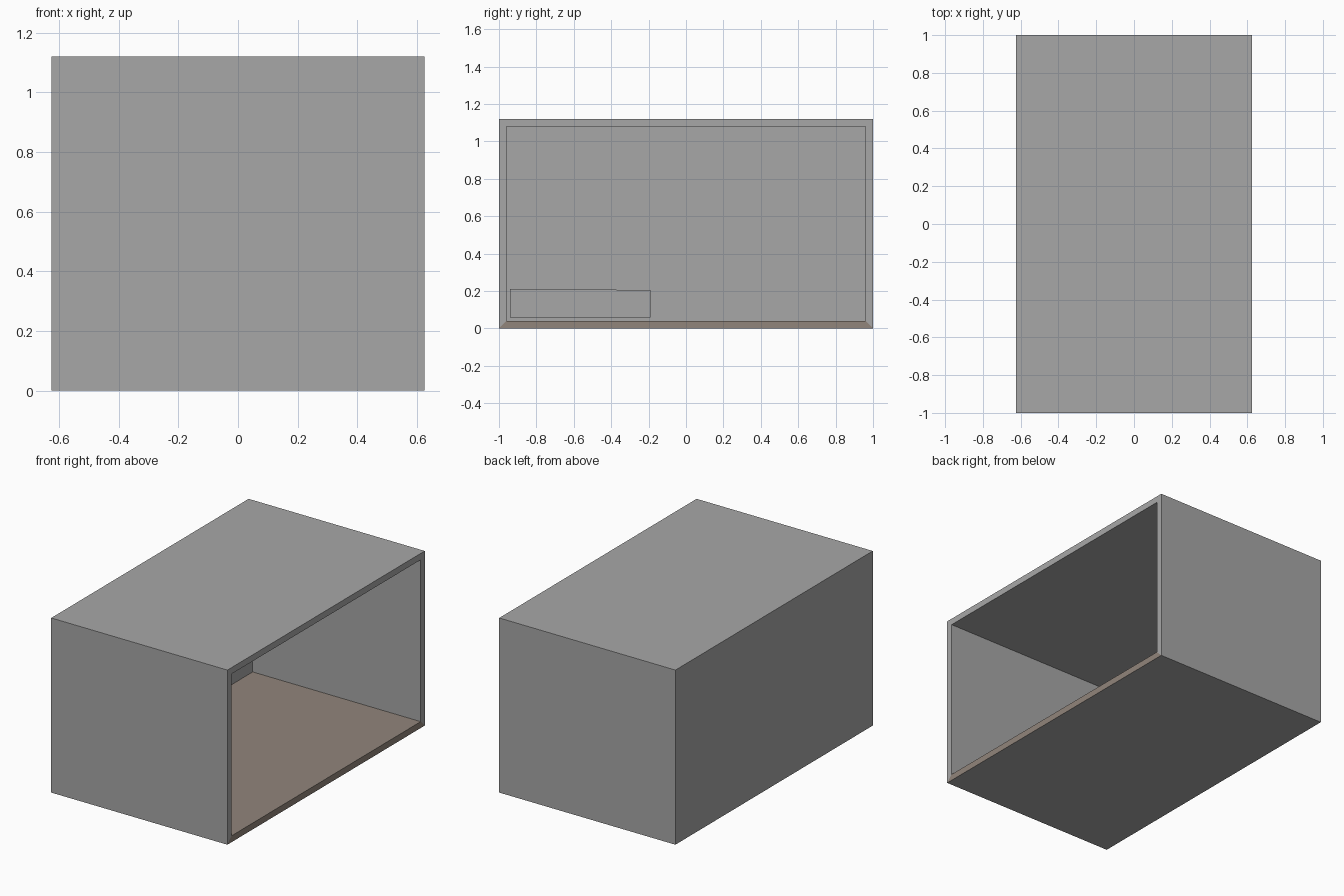
import bpy, bmesh
from mathutils import Vector

if "Cube" in bpy.data.objects:
    bpy.data.objects.remove(bpy.data.objects["Cube"])

W, D, H, T = 1.25, 2.0, 1.12, 0.058   # outer size and wall thickness


def material(name, rgb):
    m = bpy.data.materials.new(name)
    m.diffuse_color = (*rgb, 1)
    m.use_nodes = True
    m.node_tree.nodes["Principled BSDF"].inputs["Base Color"].default_value = m.diffuse_color
    return m


wall_grey = material("wall grey", (0.39, 0.39, 0.39))
floor_brown = material("floor brown", (0.285, 0.235, 0.198))


def box(bm, lo, hi):
    verts = bmesh.ops.create_cube(bm, size=1)["verts"]
    lo, hi = Vector(lo), Vector(hi)
    for v in verts:
        v.co = Vector(l + (c + 0.5) * (h - l) for l, h, c in zip(lo, hi, v.co))


def add_object(name, bm, mats):
    mesh = bpy.data.meshes.new(name)
    bm.to_mesh(mesh)
    bm.free()
    for m in mats:
        mesh.materials.append(m)
    bpy.context.collection.objects.link(bpy.data.objects.new(name, mesh))


# Room shell: box with a mitred rim, hollowed from the right side
bm = bmesh.new()
box(bm, (-W / 2, -D / 2, 0), (W / 2, D / 2, H))
bm.normal_update()
opening = next(f for f in bm.faces if f.normal.x > 0.9)
bmesh.ops.inset_individual(bm, faces=[opening], thickness=T)
hollow = bmesh.ops.extrude_discrete_faces(bm, faces=[opening])["faces"]
bmesh.ops.translate(bm, verts=hollow[0].verts, vec=(-(W - T), 0, 0))
bm.normal_update()
# Brown on the inner floor and on the lower strip of the rim
for f in bm.faces:
    low = f.calc_center_median().z < T + 0.01
    f.material_index = int(low and (f.normal.z > 0.9 or f.normal.x > 0.9))
add_object("room_shell", bm, [wall_grey, floor_brown])

# Low platform in the inner front corner, its top sloping very slightly
bm = bmesh.new()
box(bm, (-W / 2 + T, -D / 2 + T, T), (-0.1, -0.19, 0.21))
for v in bm.verts:
    if v.co.y > -0.5 and v.co.z > 0.1:
        v.co.z -= 0.004
add_object("platform", bm, [wall_grey])
